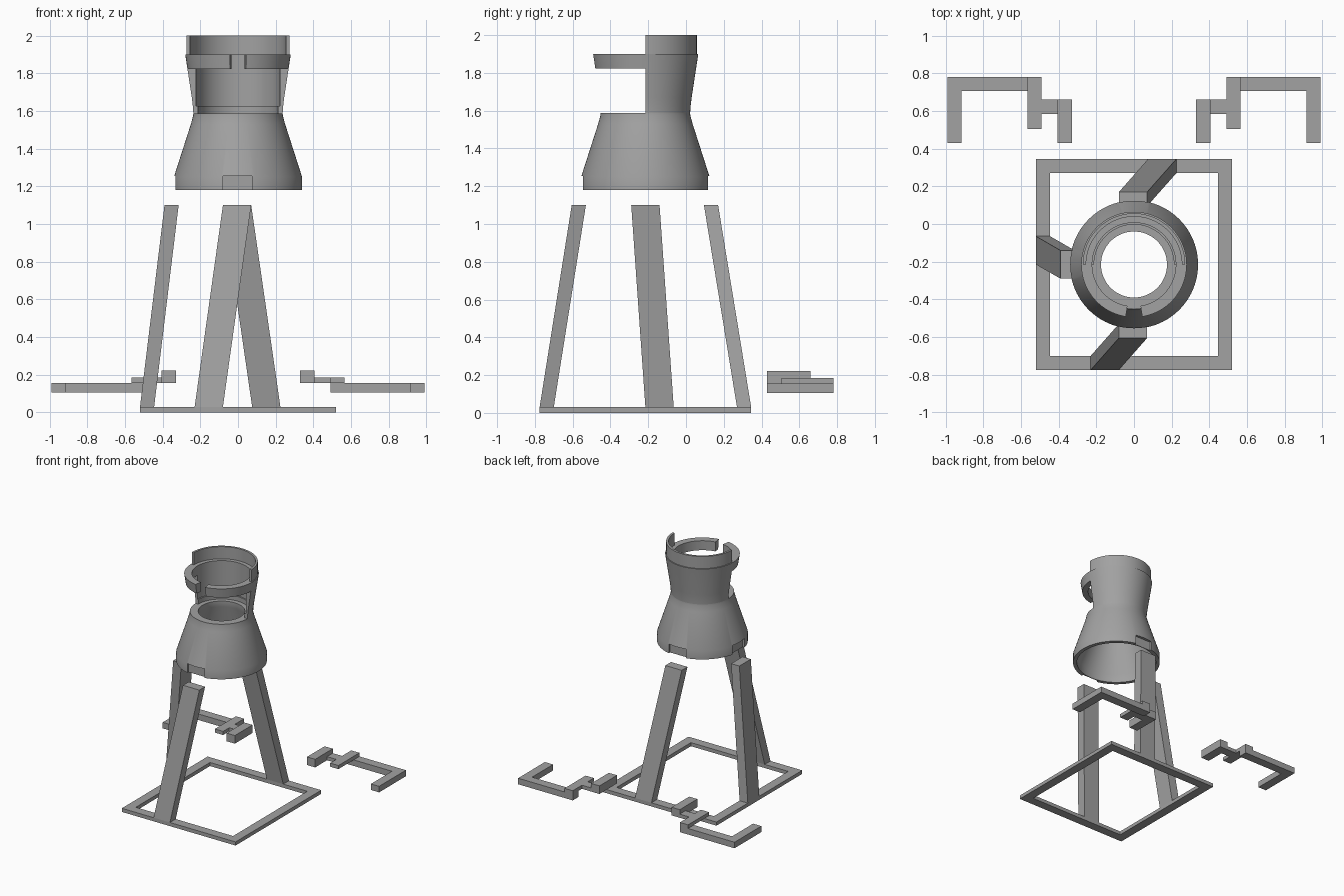
import bpy, bmesh, math
from math import radians, cos, sin

cube = bpy.data.objects.get("Cube")
if cube:
    bpy.data.objects.remove(cube, do_unlink=True)

grey = bpy.data.materials.new("plain_grey")
grey.use_nodes = True
colour = (0.36, 0.36, 0.36, 1)
grey.diffuse_color = colour
grey.node_tree.nodes["Principled BSDF"].inputs["Base Color"].default_value = colour

CY = -0.215          # tower axis in y


def finish(name, bm):
    bmesh.ops.recalc_face_normals(bm, faces=bm.faces)
    mesh = bpy.data.meshes.new(name)
    bm.to_mesh(mesh)
    bm.free()
    mesh.materials.append(grey)
    obj = bpy.data.objects.new(name, mesh)
    bpy.context.collection.objects.link(obj)
    return obj


def prism(bm, low, high):
    """Skewed box between two (x0, x1, y0, y1, z) rectangles."""
    rings = []
    for x0, x1, y0, y1, z in (low, high):
        corners = ((x0, y0), (x1, y0), (x1, y1), (x0, y1))
        rings.append([bm.verts.new((x, y, z)) for x, y in corners])
    a, b = rings
    bm.faces.new(a[::-1])
    bm.faces.new(b)
    for i in range(4):
        j = (i + 1) % 4
        bm.faces.new((a[i], a[j], b[j], b[i]))


def box(bm, x0, x1, y0, y1, z0, z1):
    prism(bm, (x0, x1, y0, y1, z0), (x0, x1, y0, y1, z1))


def revolve(name, profile, start=0, end=360, steps=96):
    """Turn a closed (radius, z) outline about the tower axis."""
    bm = bmesh.new()
    full = end - start == 360
    rings = []
    for s in range(steps if full else steps + 1):
        a = radians(start + (end - start) * s / steps)
        rings.append([bm.verts.new((r * cos(a), CY + r * sin(a), z)) for r, z in profile])
    n = len(profile)
    for s in range(steps):
        a, b = rings[s], rings[(s + 1) % len(rings)]
        for i in range(n):
            j = (i + 1) % n
            bm.faces.new((a[i], b[i], b[j], a[j]))
    if not full:
        bm.faces.new(rings[0])
        bm.faces.new(rings[-1][::-1])
    return finish(name, bm)


def smooth(obj):
    bpy.ops.object.select_all(action="DESELECT")
    obj.select_set(True)
    bpy.context.view_layer.objects.active = obj
    bpy.ops.object.shade_smooth_by_angle(angle=radians(28))


# Square base frame with an open middle
bm = bmesh.new()
outer, inner = [], []
for z in (0, 0.03):
    for ring, x, y0, y1 in ((outer, 0.52, -0.775, 0.345), (inner, 0.445, -0.70, 0.27)):
        ring.append([bm.verts.new((px, py, z)) for px, py in
                     ((-x, y0), (x, y0), (x, y1), (-x, y1))])
for i in range(4):
    j = (i + 1) % 4
    for a, b in ((outer[0], outer[1]), (inner[0], inner[1]),
                 (outer[0], inner[0]), (outer[1], inner[1])):
        bm.faces.new((a[i], a[j], b[j], b[i]))
finish("base_frame", bm)

# Three leaning legs: foot rectangle, then top rectangle
legs = {
    "front_leg": ((-0.23, -0.08, -0.775, -0.70), (-0.08, 0.07, -0.605, -0.53)),
    "back_leg": ((0.075, 0.225, 0.27, 0.345), (-0.08, 0.07, 0.095, 0.17)),
    "side_leg": ((-0.52, -0.445, -0.215, -0.065), (-0.39, -0.315, -0.29, -0.14)),
}
for name, (foot, top) in legs.items():
    bm = bmesh.new()
    prism(bm, foot + (0.03,), top + (1.1,))
    finish(name, bm)

# Flared lower body of the tower
body = revolve("tower_body", [
    (0.34, 1.18), (0.34, 1.25), (0.25, 1.53), (0.238, 1.575), (0.237, 1.587),
    (0.175, 1.587), (0.175, 1.54), (0.31, 1.25), (0.31, 1.18)])

# Shallow leg seats cut into the rim at the front, back and one side
bm = bmesh.new()
seat = 0.315
box(bm, -0.08, 0.075, CY - 0.5, CY - seat, 1.1, 1.255)
box(bm, -0.08, 0.075, CY + seat, CY + 0.5, 1.1, 1.255)
box(bm, -0.5, -seat, CY - 0.075, CY + 0.08, 1.1, 1.255)
cutter = finish("seat_cutter", bm)
mod = body.modifiers.new("seats", "BOOLEAN")
mod.operation = "DIFFERENCE"
mod.solver = "EXACT"
mod.object = cutter
bpy.context.view_layer.objects.active = body
bpy.ops.object.modifier_apply(modifier=mod.name)
bpy.data.objects.remove(cutter, do_unlink=True)
smooth(body)

# Half-round back wall with a stepped inside and a thin upper rim
smooth(revolve("back_wall", [
    (0.237, 1.587), (0.239, 1.62), (0.245, 1.67), (0.28, 1.9), (0.272, 1.9),
    (0.272, 2.0), (0.254, 2.0), (0.254, 1.9), (0.222, 1.9), (0.222, 1.625),
    (0.212, 1.625), (0.212, 1.587)], 0, 180, 48))

# Two clasp arms curving round the front, leaving a gap
collar = [(0.268, 1.822), (0.28, 1.9), (0.222, 1.9), (0.222, 1.822)]
smooth(revolve("collar_arm_right", collar, 180, 261, 24))
smooth(revolve("collar_arm_left", collar, 279, 360, 24))

# Loose hooked brackets on each side
for side, s in (("left", 1), ("right", -1)):
    bm = bmesh.new()
    for x0, x1, y0, y1, z0, z1 in (
            (0.49, 0.915, 0.705, 0.78, 0.105, 0.155),    # long bar
            (0.915, 0.99, 0.43, 0.78, 0.105, 0.155),     # outer arm
            (0.49, 0.565, 0.505, 0.78, 0.155, 0.185),    # inner plate
            (0.405, 0.49, 0.585, 0.66, 0.155, 0.185),    # link
            (0.33, 0.405, 0.43, 0.66, 0.155, 0.222)):    # hook block
        box(bm, min(s * x0, s * x1), max(s * x0, s * x1), y0, y1, z0, z1)
    finish("bracket_" + side, bm)
